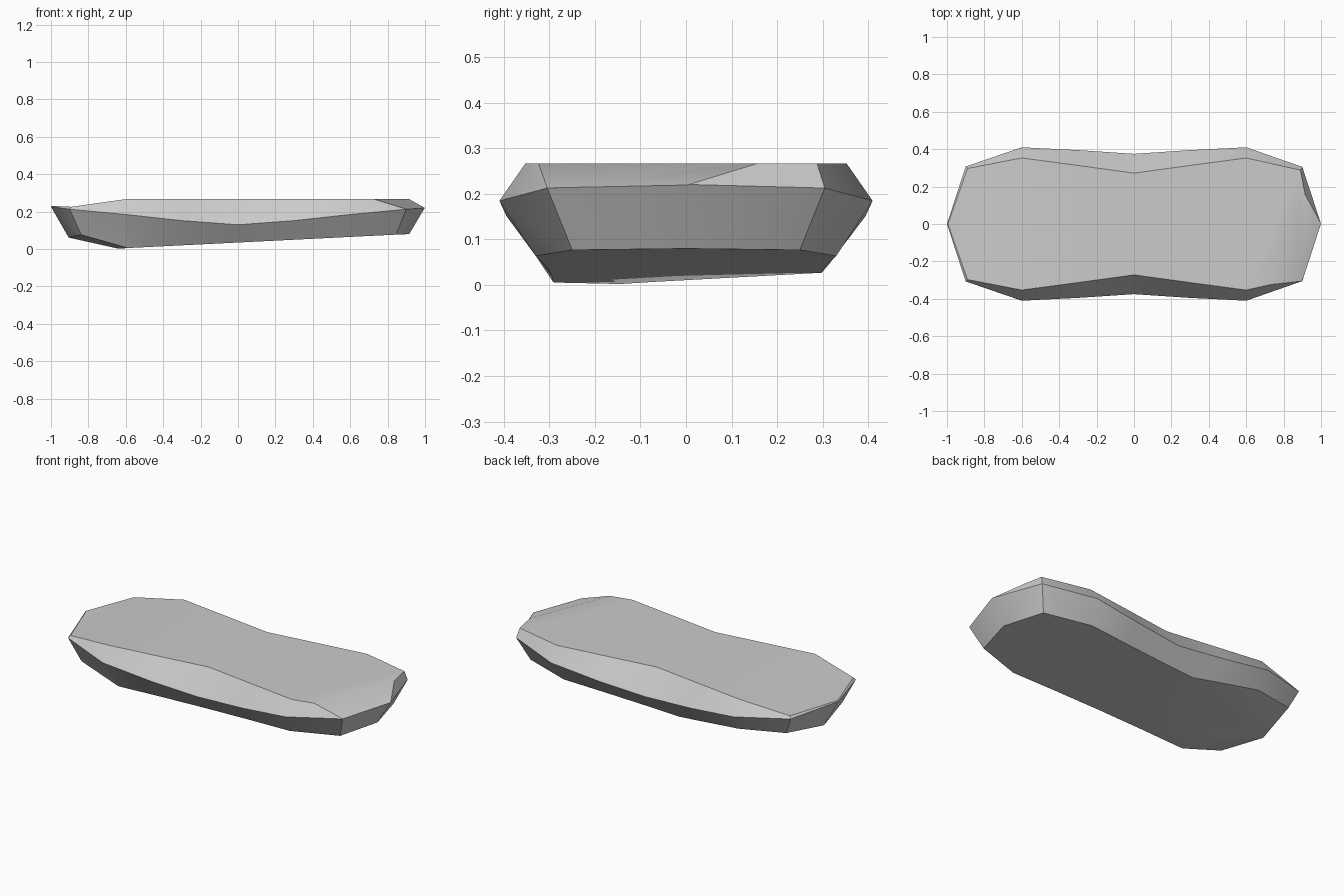
import bpy, bmesh, math
from mathutils import Vector

if "Cube" in bpy.data.objects:
    bpy.data.objects.remove(bpy.data.objects["Cube"])

# Half outlines running from the left tip along the back to the right tip
BOTTOM = [(-.865, 0, -.01), (-.80, .245, -.008), (-.57, .292, .0065), (-.3, .295, .02), (0, .302, .035),
          (.3, .315, .05), (.57, .33, .0635), (.845, .25, .077), (.915, 0, .08)]
WAIST = [(-1, 0, .227), (-.9, .307, .213), (-.6, .41, .185), (-.3, .395, .152), (0, .375, .13),
         (.3, .395, .152), (.6, .41, .185), (.9, .305, .213), (1, 0, .221)]
TOP = [(-.995, 0, .231), (-.89, .297, .226), (-.6, .353, .267), (-.3, .313, .267), (0, .272, .267),
       (.3, .313, .267), (.6, .353, .267), (.89, .288, .267), (.945, 0, .267)]


def mirror_ring(bm, half):
    back = [bm.verts.new(p) for p in half]
    front = [bm.verts.new((x, -y, z)) for x, y, z in half[-2:0:-1]]
    return back + front


def strip_cap(bm, ring, n):
    # Strips across the width join front and back edges
    for i in range(n - 1):
        loop = [ring[i], ring[i + 1], ring[-i - 1], ring[-i % len(ring)]]
        bm.faces.new(list(dict.fromkeys(loop)))


def slice_off(bm, a, b, c, away):
    # Remove everything on the 'away' side of the plane and close the cut
    a, b, c = Vector(a), Vector(b), Vector(c)
    no = (b - a).cross(c - a).normalized()
    if no.dot(Vector(away)) < 0:
        no = -no
    cut = bmesh.ops.bisect_plane(bm, geom=bm.verts[:] + bm.edges[:] + bm.faces[:], dist=1e-5,
                                 plane_co=a, plane_no=no, clear_outer=True)
    edges = [e for e in bm.edges if e.is_boundary]
    bmesh.ops.holes_fill(bm, edges=edges, sides=0)


# Stone body: bevelled rim above and below the widest line
bm = bmesh.new()
rings = [mirror_ring(bm, h) for h in (BOTTOM, WAIST, TOP)]
for lo, hi in zip(rings, rings[1:]):
    k = len(lo)
    for i in range(k):
        bm.faces.new((lo[i], lo[(i + 1) % k], hi[(i + 1) % k], hi[i]))
# Flat stretch of the top reaches a little further left than the rim corner
strip_cap(bm, rings[0], len(BOTTOM))
strip_cap(bm, rings[2], len(TOP))
bmesh.ops.recalc_face_normals(bm, faces=bm.faces[:])

# Chipped corners: top right front, then the two below the left end
slice_off(bm, (.73, -.32, .267), (.92, .17, .267), (.9, -.3, .214), (1, -.5, 1))
slice_off(bm, (-.63, -.15, 0), (-.16, .3, .027), (-.9, 0, .06), (0, 0, -1))
slice_off(bm, (-.63, -.15, 0), (-.9, 0, .06), (-.85, -.27, .08), (0, 0, -1))
bmesh.ops.recalc_face_normals(bm, faces=bm.faces[:])

mesh = bpy.data.meshes.new("flat_stone")
bm.to_mesh(mesh)
bm.free()
stone = bpy.data.objects.new("flat_stone", mesh)
bpy.context.collection.objects.link(stone)
bpy.context.view_layer.objects.active = stone
stone.select_set(True)
bpy.ops.object.shade_smooth_by_angle(angle=math.radians(30))
